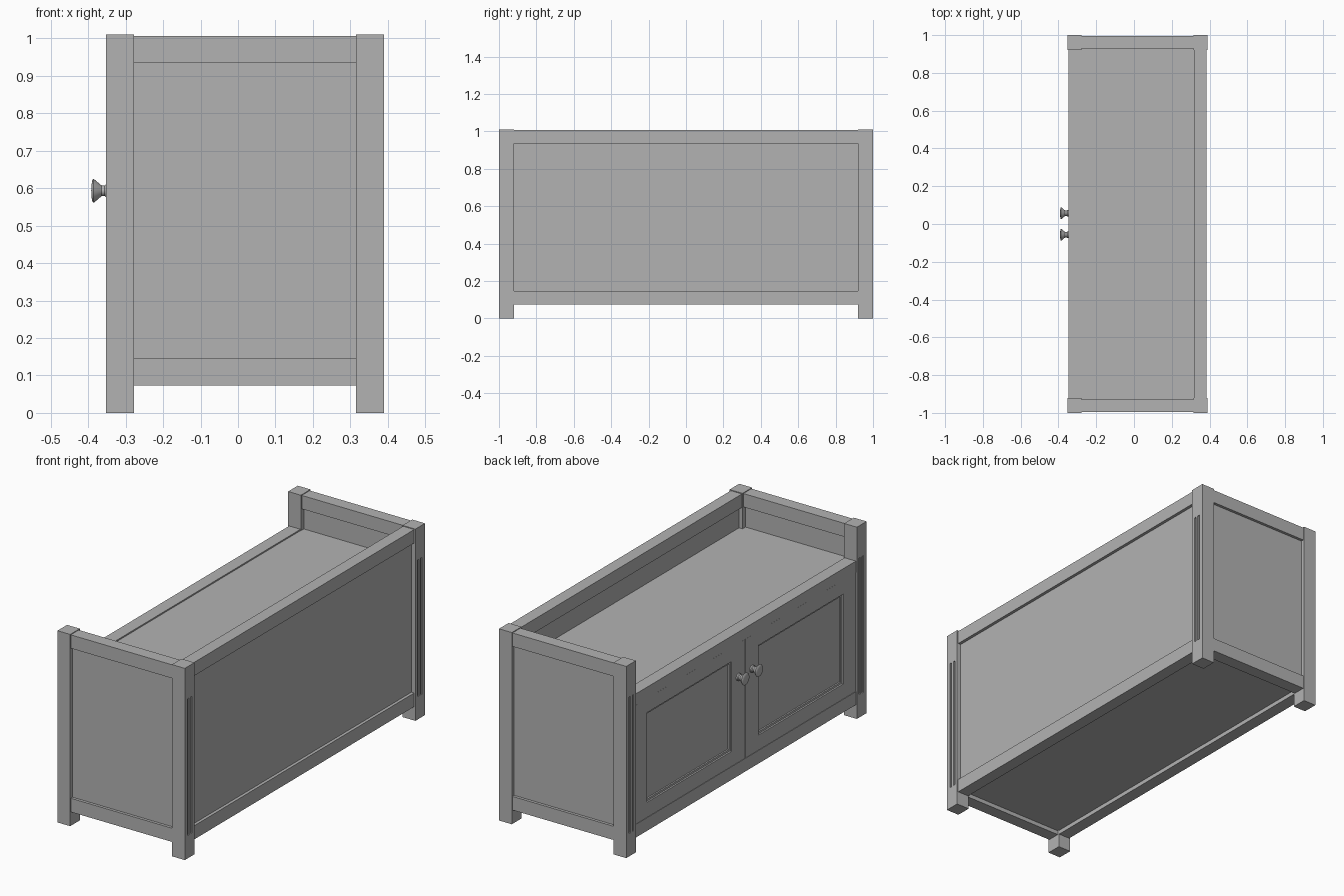
import bpy
import bmesh
import math
from mathutils import Matrix, Vector

cube = bpy.data.objects.get("Cube")
if cube:
    bpy.data.objects.remove(cube, do_unlink=True)

grey = bpy.data.materials.new("painted_grey")
grey.use_nodes = True
colour = (0.45, 0.45, 0.45, 1)
grey.diffuse_color = colour
grey.node_tree.nodes["Principled BSDF"].inputs["Base Color"].default_value = colour


def add_box(bm, lo, hi):
    lo, hi = Vector(lo), Vector(hi)
    m = Matrix.Translation((lo + hi) / 2) @ Matrix.Diagonal((*(hi - lo), 1))
    bmesh.ops.create_cube(bm, size=1, matrix=m)


def finish(name, bm):
    bmesh.ops.recalc_face_normals(bm, faces=bm.faces)
    mesh = bpy.data.meshes.new(name)
    bm.to_mesh(mesh)
    bm.free()
    mesh.materials.append(grey)
    ob = bpy.data.objects.new(name, mesh)
    bpy.context.collection.objects.link(ob)
    return ob


def box(name, lo, hi):
    bm = bmesh.new()
    add_box(bm, lo, hi)
    return finish(name, bm)


def span(a, b, side):
    # mirror an interval across y = 0
    return (a, b) if side > 0 else (-b, -a)


def post(name, x0, x1, face_x, side):
    # corner post with two flutes cut in its long-side face
    y0, y1 = span(0.92, 1.0, side)
    ob = box(name, (x0, y0, 0), (x1, y1, 1.01))
    bm = bmesh.new()
    for inset in (0.03, 0.056):
        c = side * (1 - inset)
        add_box(bm, (face_x - 0.007, c - 0.006, 0.12), (face_x + 0.007, c + 0.006, 0.84))
    cutter = finish("flute_cutter", bm)
    cutter.hide_render = True
    mod = ob.modifiers.new("flutes", "BOOLEAN")
    mod.operation, mod.solver, mod.object = "DIFFERENCE", "EXACT", cutter
    evaluated = ob.evaluated_get(bpy.context.evaluated_depsgraph_get())
    cut_mesh = bpy.data.meshes.new_from_object(evaluated)
    ob.modifiers.clear()
    ob.data = cut_mesh
    bpy.data.objects.remove(cutter, do_unlink=True)


def door(name, side):
    # frame with a stepped, sunken centre panel
    y0, y1 = span(0.001, 0.92, side)
    p0, p1 = span(0.112, 0.817, side)
    z0, z1, q0, q1 = 0.143, 0.769, 0.222, 0.695
    front = -0.345
    bm = bmesh.new()
    add_box(bm, (front, y0, z0), (-0.30, y1, z1))
    face = min(bm.faces, key=lambda f: f.calc_center_median().x)
    bmesh.ops.inset_individual(bm, faces=[face], thickness=0.05)
    for v in face.verts:
        v.co.y = p0 if v.co.y < (y0 + y1) / 2 else p1
        v.co.z = q0 if v.co.z < (z0 + z1) / 2 else q1
    for width, depth in ((0.001, 0.008), (0.015, 0.0), (0.001, 0.007)):
        bmesh.ops.inset_individual(bm, faces=[face], thickness=width)
        for v in face.verts:
            v.co.x += depth
    finish(name, bm)


def knob(name, y, z):
    # turned knob, spun around an axis pointing out of the door
    profile = [(-0.343, 0), (-0.343, 0.019), (-0.352, 0.018), (-0.356, 0.014),
               (-0.364, 0.014), (-0.37, 0.019), (-0.383, 0.030), (-0.386, 0.032),
               (-0.389, 0.029), (-0.391, 0.018), (-0.392, 0)]
    bm = bmesh.new()
    verts = [bm.verts.new((x, y, z + r)) for x, r in profile]
    edges = [bm.edges.new(pair) for pair in zip(verts, verts[1:])]
    bmesh.ops.spin(bm, geom=verts + edges, cent=(0, y, z), axis=(1, 0, 0),
                   angle=math.tau, steps=24)
    bmesh.ops.remove_doubles(bm, verts=bm.verts, dist=0.0001)
    ob = finish(name, bm)
    bpy.ops.object.select_all(action="DESELECT")
    ob.select_set(True)
    bpy.context.view_layer.objects.active = ob
    bpy.ops.object.shade_smooth_by_angle(angle=math.radians(35))


# Posts, ends, doors and knobs, once per side
for side, tag in ((1, "back"), (-1, "front")):
    post(f"{tag}_door_side_post", -0.352, -0.278, -0.352, side)
    post(f"{tag}_wall_side_post", 0.315, 0.39, 0.39, side)
    y0, y1 = span(0.928, 0.995, side)
    box(f"{tag}_end_top_rail", (-0.279, y0, 0.935), (0.316, y1, 1.006))
    box(f"{tag}_end_bottom_rail", (-0.279, y0, 0.073), (0.316, y1, 0.145))
    y0, y1 = span(0.945, 0.98, side)
    box(f"{tag}_end_panel", (-0.279, y0, 0.14), (0.316, y1, 0.94))
    door(f"{tag}_door", side)
    knob(f"{tag}_door_knob", side * 0.057, 0.593)

# Long wall opposite the doors
box("wall_top_rail", (0.318, -0.921, 0.935), (0.383, 0.921, 1.006))
box("wall_bottom_rail", (0.318, -0.921, 0.073), (0.383, 0.921, 0.145))
box("wall_panel", (0.335, -0.921, 0.14), (0.367, 0.921, 0.94))

# Door-side rails
box("seat_front_rail", (-0.346, -0.921, 0.77), (-0.28, 0.921, 0.83))
box("door_bottom_rail", (-0.346, -0.921, 0.073), (-0.28, 0.921, 0.142))

# Seat and floor
box("seat", (-0.281, -0.946, 0.79), (0.336, 0.946, 0.823))
box("floor", (-0.281, -0.946, 0.095), (0.336, 0.946, 0.125))
